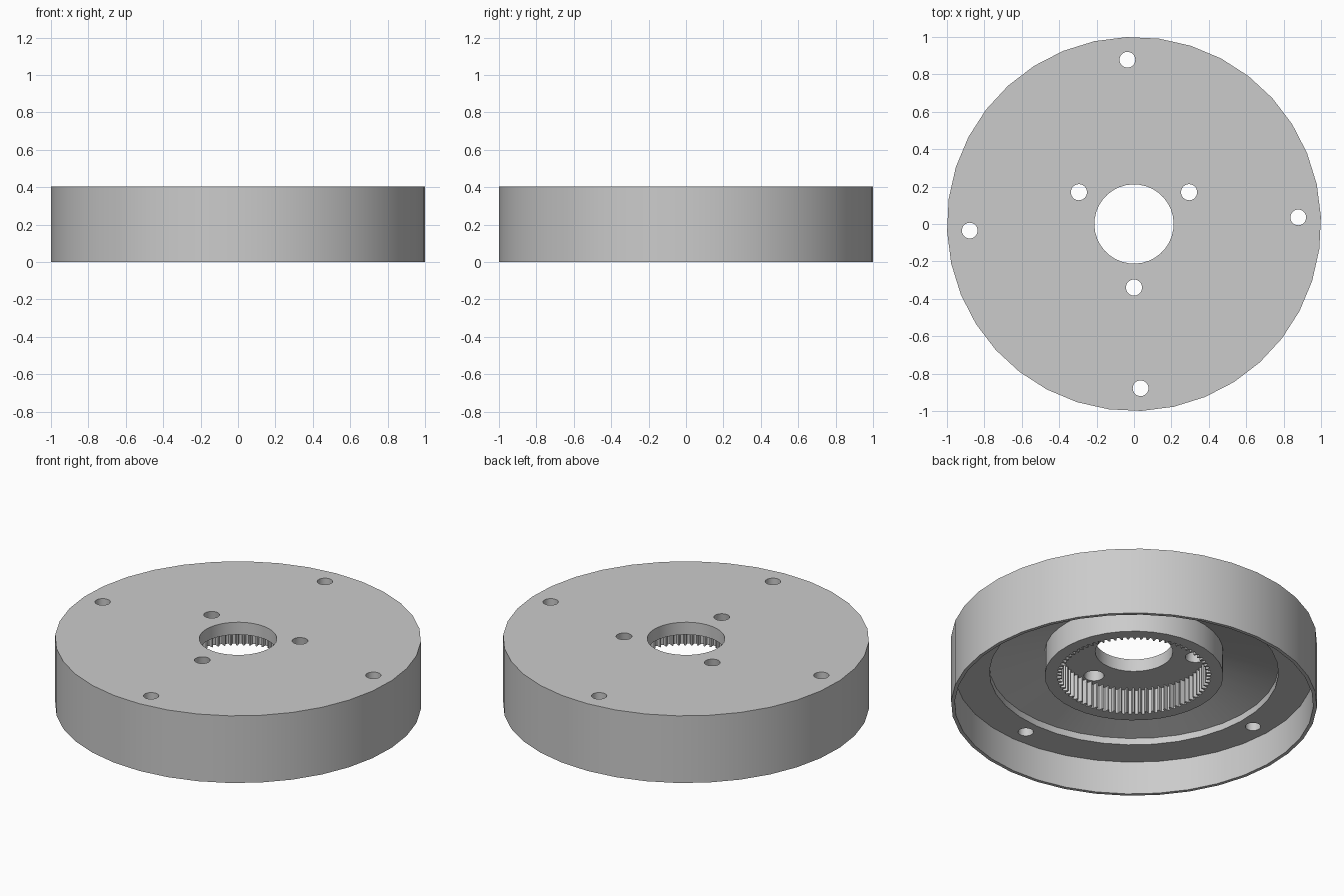
import bpy
import bmesh
from math import sin, cos, pi, radians

cube = bpy.data.objects.get("Cube")
if cube:
    bpy.data.objects.remove(cube)

TOP = 0.405
FLOOR = 0.33          # underside of the thin top plate
TURN = radians(2.3)   # rotation of the rim facets and outer bolt holes

grey = bpy.data.materials.new("plain grey")
grey.use_nodes = True
grey.diffuse_color = (0.6, 0.6, 0.6, 1)
grey.node_tree.nodes["Principled BSDF"].inputs["Base Color"].default_value = (0.6, 0.6, 0.6, 1)


def finish(name, bm):
    bmesh.ops.recalc_face_normals(bm, faces=bm.faces)
    mesh = bpy.data.meshes.new(name)
    bm.to_mesh(mesh)
    bm.free()
    mesh.materials.append(grey)
    obj = bpy.data.objects.new(name, mesh)
    bpy.context.collection.objects.link(obj)
    return obj


def lathe(name, profile, steps, start):
    """Revolve a closed (radius, height) outline about z."""
    bm = bmesh.new()
    rings = []
    for i in range(steps):
        a = start + 2 * pi * i / steps
        rings.append([bm.verts.new((r * cos(a), r * sin(a), z)) for r, z in profile])
    n = len(profile)
    for i in range(steps):
        a, b = rings[i], rings[(i + 1) % steps]
        for j in range(n):
            k = (j + 1) % n
            bm.faces.new((a[j], b[j], b[k], a[k]))
    return finish(name, bm)


def prism(name, outline, z0, z1):
    """Straight extrusion of a flat outline."""
    bm = bmesh.new()
    face = bm.faces.new([bm.verts.new((x, y, z0)) for x, y in outline])
    up = bmesh.ops.extrude_face_region(bm, geom=[face], use_keep_orig=True)
    verts = [v for v in up["geom"] if isinstance(v, bmesh.types.BMVert)]
    bmesh.ops.translate(bm, verts=verts, vec=(0, 0, z1 - z0))
    return finish(name, bm)


def hole(name, radius, angle, r_low, r_high, z0, z1):
    bm = bmesh.new()
    bmesh.ops.create_cone(bm, cap_ends=True, segments=32, radius1=r_low,
                          radius2=r_high, depth=z1 - z0)
    bmesh.ops.translate(bm, verts=bm.verts, vec=(
        radius * cos(angle), radius * sin(angle), (z0 + z1) / 2))
    return finish(name, bm)


# Body: thin skirt, stepped and coned underside, central hub and bore
body = lathe("gear_housing", [
    (0.212, TOP), (1, TOP), (1, 0), (0.98, 0), (0.98, 0.2), (0.79, 0.2),
    (0.79, 0.24), (0.488, FLOOR), (0.488, 0.18), (0.212, 0.18)], 36, TURN)

# Internal gear pocket
teeth = 72
valley, tip = 0.42, 0.396
outline = []
for i in range(teeth):
    for part, r in ((0, tip), (0.22, tip), (0.4, valley), (0.82, valley)):
        a = 2 * pi * (i + part) / teeth
        outline.append((r * cos(a), r * sin(a)))
cutters = [prism("gear_pocket_cutter", outline, 0.1, FLOOR)]

# Outer bolt holes and tapered inner bolt holes
for i in range(4):
    cutters.append(hole("outer_hole_cutter", 0.879, TURN + i * pi / 2,
                        0.042, 0.042, 0.1, 0.5))
for i in range(3):
    cutters.append(hole("inner_hole_cutter", 0.34, pi / 6 + i * 2 * pi / 3,
                        0.058, 0.04, 0.31, 0.425))

# Cut the body and drop the cutters
bpy.context.view_layer.objects.active = body
body.select_set(True)
for cutter in cutters:
    mod = body.modifiers.new("cut", 'BOOLEAN')
    mod.operation = 'DIFFERENCE'
    mod.solver = 'EXACT'
    mod.object = cutter
    bpy.ops.object.modifier_apply(modifier=mod.name)
    bpy.data.objects.remove(cutter)

bpy.ops.object.select_all(action='DESELECT')
body.select_set(True)
bpy.ops.object.shade_smooth_by_angle(angle=radians(25))
